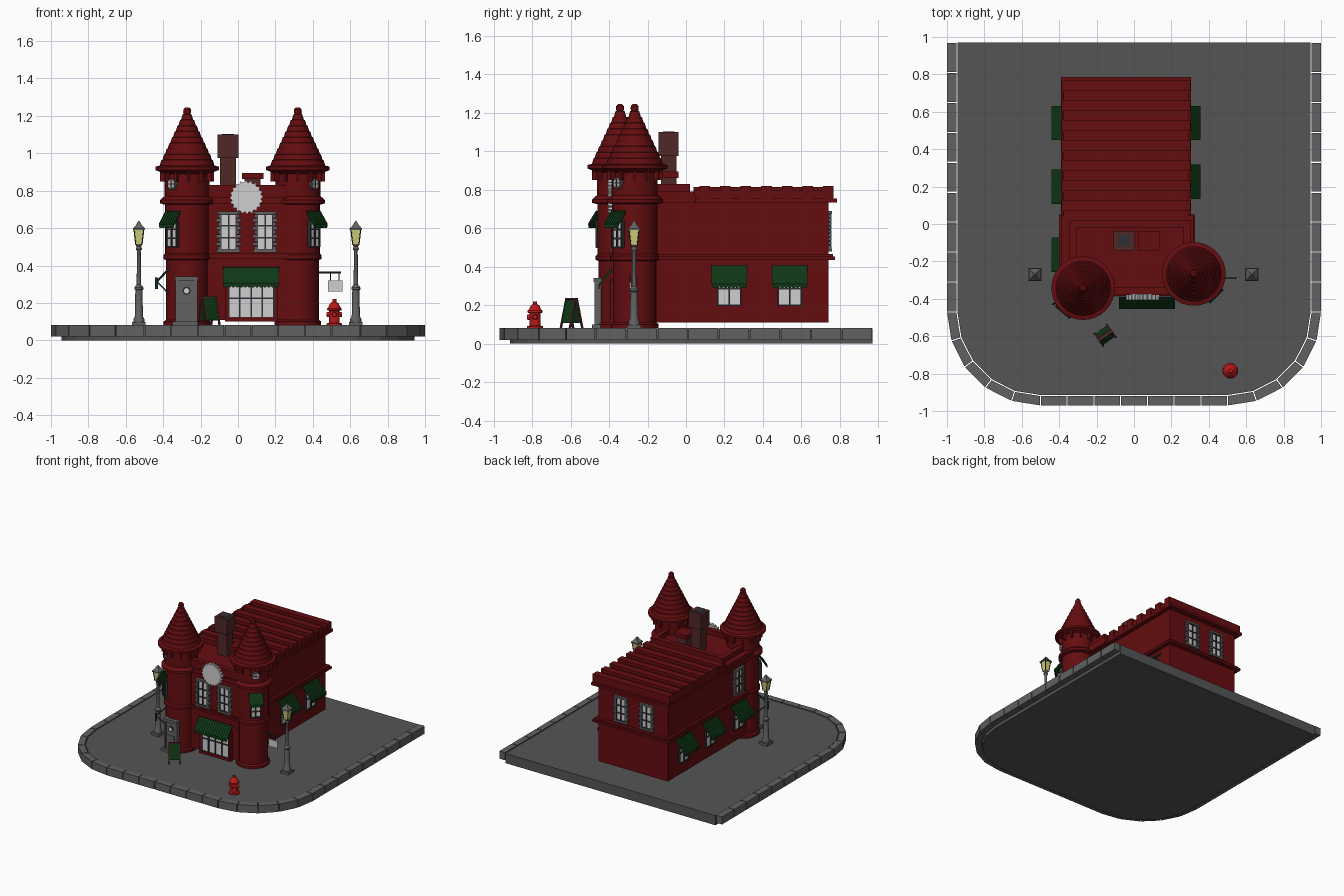
import bpy, bmesh, math
from mathutils import Matrix, Vector

cube = bpy.data.objects.get("Cube")
if cube:
    bpy.data.objects.remove(cube, do_unlink=True)


def material(name, *rgb):
    m = bpy.data.materials.new(name)
    m.use_nodes = True
    m.diffuse_color = (*rgb, 1)
    m.node_tree.nodes["Principled BSDF"].inputs["Base Color"].default_value = (*rgb, 1)
    return m


RED = material("brick red", .13, .004, .005)
PAVING = material("paving grey", .09, .09, .09)
STONE = material("stone grey", .12, .12, .12)
DARK = material("dark iron", .03, .03, .035)
WHITE = material("pale glass", .62, .62, .63)
GREEN = material("awning green", .005, .04, .008)
BROWN = material("chimney brown", .08, .02, .02)
YELLOW = material("lantern yellow", .65, .62, .2)
SCARLET = material("hydrant red", .5, .01, .01)
ID = Matrix()


def place(x, y, z, turn=0):
    return Matrix.Translation((x, y, z)) @ Matrix.Rotation(math.radians(turn), 4, 'Z')


def finish(name, mat, bm, M=ID, smooth=False):
    bmesh.ops.recalc_face_normals(bm, faces=bm.faces[:])
    mesh = bpy.data.meshes.new(name)
    bm.to_mesh(mesh)
    bm.free()
    mesh.materials.append(mat)
    if smooth:
        for p in mesh.polygons:
            p.use_smooth = True
        mesh.set_sharp_from_angle(angle=math.radians(35))
    ob = bpy.data.objects.new(name, mesh)
    ob.matrix_world = M
    bpy.context.collection.objects.link(ob)
    return ob


def boxes(name, mat, spans, M=ID):
    """Each span is x0, x1, y0, y1, z0, z1."""
    bm = bmesh.new()
    for x0, x1, y0, y1, z0, z1 in spans:
        T = Matrix.Translation(((x0 + x1) / 2, (y0 + y1) / 2, (z0 + z1) / 2))
        S = Matrix.Diagonal((x1 - x0, y1 - y0, z1 - z0, 1))
        bmesh.ops.create_cube(bm, size=1, matrix=T @ S)
    return finish(name, mat, bm, M)


def lathe(name, mat, profile, M=ID, sides=32, smooth=True):
    bm = bmesh.new()
    v = [bm.verts.new((r, 0, z)) for r, z in [(0, profile[0][1]), *profile, (0, profile[-1][1])]]
    e = [bm.edges.new(pair) for pair in zip(v, v[1:])]
    bmesh.ops.spin(bm, geom=v + e, axis=(0, 0, 1), cent=(0, 0, 0), steps=sides, angle=math.tau)
    bmesh.ops.remove_doubles(bm, verts=bm.verts[:], dist=.0001)
    return finish(name, mat, bm, M, smooth)


def prisms(name, mat, outlines, depth, M=ID):
    """Closed outlines of 3D points, each pushed along the depth vector."""
    bm = bmesh.new()
    for pts in outlines:
        f = bm.faces.new([bm.verts.new(p) for p in pts])
        new = bmesh.ops.extrude_face_region(bm, geom=[f], use_keep_orig=True)["geom"]
        bmesh.ops.translate(bm, vec=depth, verts=[g for g in new if isinstance(g, bmesh.types.BMVert)])
    return finish(name, mat, bm, M)


def rod(name, mat, points, radius):
    c = bpy.data.curves.new(name, 'CURVE')
    c.dimensions = '3D'
    c.bevel_depth = radius
    c.bevel_resolution = 1
    s = c.splines.new('POLY')
    s.points.add(len(points) - 1)
    for p, co in zip(s.points, points):
        p.co = (*co, 1)
    c.materials.append(mat)
    bpy.context.collection.objects.link(bpy.data.objects.new(name, c))


def disc(y, cx, cz, radii, n, offset=0):
    return [(cx + radii[i % len(radii)] * math.cos(math.tau * i / n), y,
             cz + radii[i % len(radii)] * math.sin(math.tau * i / n)) for i in range(n)]


# Windows and awnings: local origin at bottom centre, outward is -y
def window(name, M, w, h, cols=2, rows=3, quoins=False, frame=DARK):
    boxes(name + "_pane", WHITE, [(-w / 2, w / 2, -.004, .01, 0, h)], M)
    b = .004
    bars = [(x - b, x + b, -.012, .01, 0, h) for x in [w * (i / cols - .5) for i in range(cols + 1)]]
    bars += [(-w / 2, w / 2, -.011, .01, z - b, z + b) for z in [h * i / rows for i in range(rows + 1)]]
    boxes(name + "_frame", frame, bars, M)
    if quoins:
        n, stones = 9, [(-w / 2 - .02, w / 2 + .02, -.016, .01, z, z + .015) for z in (-.015, h)]
        for i in range(n):
            reach = .026 if i % 2 else .016
            for s in (-1, 1):
                a, c = sorted((s * w / 2, s * (w / 2 + reach)))
                stones.append((a, c, -.014, .01, h * i / n, h * (i + .85) / n))
        boxes(name + "_quoins", STONE, stones, M)


def awning(name, M, w, d, h, n=9):
    side = [(0, h), (-d, .02), (-d, .008), (-d + .006, .008), (-d + .006, .015), (0, h - .015)]
    prisms(name, GREEN, [[(-w / 2, y, z) for y, z in side]], (w, 0, 0), M)
    r = w / n / 2
    prisms(name + "_scallops", GREEN,
           [disc(-d, -w / 2 + r * (2 * i + 1), .008, [r], 10) for i in range(n)], (0, .005, 0), M)
    prisms(name + "_ribs", GREEN,
           [[(w * (i / n - .5) - .002, y, z) for y, z in ((0, h + .004), (-d, .024), (-d, .018), (0, h - .002))]
            for i in range(n + 1)], (.004, 0, 0), M)


# Pavement slab and kerb stones
path = [((1, .97 - .16 * i), (1, 0)) for i in range(9)]
for i in range(6):
    a = -math.pi / 10 * i
    n = (math.cos(a), math.sin(a))
    path.append(((.5 + .5 * n[0], -.47 + .5 * n[1]), n))
path += [((.5 - i / 7, -.97), (0, -1)) for i in range(1, 4)]
path += [((-x, y), (-nx, ny)) for (x, y), (nx, ny) in reversed(path)]


def inset(p, d, z):
    return Vector((p[0][0] - d * p[1][0], p[0][1] - d * p[1][1], z))


prisms("pavement", PAVING, [[inset(p, .056, 0) for p in path]], (0, 0, .078))
stones = []
for p, q in zip(path, path[1:]):
    ends = [(inset(p, d, .02), inset(q, d, .02)) for d in (0, .05)]
    (a, b), (c, d) = [(u.lerp(v, .02), v.lerp(u, .02)) for u, v in ends]
    stones.append([a, b, d, c])
prisms("kerb_stones", STONE, stones, (0, 0, .062))

# Main building
boxes("walls", RED, [(-.355, .27, -.37, .74, .11, .75)])
boxes("floor_band", RED, [(-.385, .3, -.385, .775, .435, .452), (-.375, .29, -.38, .765, .452, .465)])
boxes("cornice", RED, [(-.39, .305, -.38, .785, .735, .755), (-.4, .325, -.385, .05, .73, .765)])
boxes("roof_deck", RED, [(-.38, .295, .04, .765, .75, .795),
                         (-.385, -.375, .04, .765, .75, .815), (-.38, .295, .755, .768, .75, .818)])
boxes("roof_beams", RED, [(-.387, .302, y, y + .055, .755, .82) for y in [.07 + .107 * i for i in range(7)]])
boxes("parapet", RED, [(-.39, .32, -.375, .045, .76, .79), (-.345, .305, -.38, -.34, .78, .83),
                       (-.345, .305, -.02, .02, .78, .83), (-.345, -.305, -.36, .01, .78, .83),
                       (.265, .305, -.36, .01, .78, .83)])

# Chimneys
boxes("tall_chimney", BROWN, [(-.095, -.01, -.13, -.05, .78, .98), (-.11, .002, -.143, -.038, .975, 1.1)])
boxes("tall_chimney_flue", DARK, [(-.085, -.022, -.12, -.06, 1.09, 1.103)])
boxes("short_chimney", BROWN, [(.035, .12, -.13, -.05, .78, .87)])
boxes("short_chimney_cap", RED, [(.022, .135, -.143, -.038, .862, .895)])

# Towers with stepped cone roofs
shaft = [(.125, .08), (.125, .1), (.113, .11), (.113, .43), (.127, .435), (.127, .455), (.118, .465),
         (.118, .725), (.145, .732), (.145, .75), (.13, .765), (.12, .77), (.12, .89),
         (.155, .905), (.17, .91), (.17, .928), (.146, .935)]
steps = 9
for i in range(steps):
    r = .146 - .128 * (i + 1) / steps
    z = .935 + .275 * (i + 1) / steps
    shaft += [(r + .006, z - .002), (r, z)]
shaft += [(.021, 1.22), (.02, 1.235), (.01, 1.246)]
for side, tx, ty, turn in (("right", -.272, -.343, -40), ("left", .32, -.267, 45)):
    lathe(side + "_tower", RED, shaft, place(tx, ty, 0))
    for k in range(12):
        boxes(side + "_eave_bracket", RED, [(-.006, .006, -.145, -.11, .85, .905)],
              place(tx, ty, 0, turn + 15 + 30 * k))
    face = place(tx, ty, 0, turn) @ Matrix.Translation((0, -.118, 0))
    window(side + "_tower_window", face @ Matrix.Translation((0, -.004, .5)), .07, .14)
    awning(side + "_tower_awning", face @ Matrix.Translation((0, 0, .6)), .1, .055, .09, 6)
    prisms(side + "_porthole_rim", STONE, [disc(-.012, 0, .835, [.03], 20)], (0, .02, 0), face)
    prisms(side + "_porthole_glass", WHITE, [disc(-.015, 0, .835, [.022], 20)], (0, .01, 0), face)
    boxes(side + "_porthole_bars", DARK, [(-.003, .003, -.018, 0, .813, .857),
                                          (-.022, .022, -.018, 0, .832, .838)], face)

# Front: upper windows, clock, shop window
for i, x in enumerate((-.05, .145)):
    window("front_upper_window", place(x, -.375, .485), .082, .19, quoins=True)
prisms("clock_gear", WHITE, [disc(-.405, .045, .765, [.089, .089, .08, .08], 80)], (0, .03, 0))
window("shop_window", place(.07, -.385, .12), .24, .21, 4, 2)
boxes("shop_sill", RED, [(-.07, .21, -.4, -.36, .1, .122), (-.07, -.05, -.395, -.36, .12, .33),
                         (.19, .21, -.395, -.36, .12, .33)])
awning("shop_awning", place(.07, -.385, .285), .295, .07, .105, 14)

# Side and back windows
for x, turn, ys in ((.27, 90, (.225, .54)), (-.355, -90, (-.165, .2, .54))):
    for y in ys:
        window("side_window", place(x, y, .2, turn), .12, .17, 2, 2)
        awning("side_awning", place(x, y, .29, turn), .18, .085, .115)
for x in (.06, -.17):
    window("back_upper_window", place(x, .742, .495, 180), .082, .18, quoins=True)
window("side_upper_window", place(-.357, -.16, .495, -90), .082, .18, quoins=True)

# Door
door = place(-.275, -.46, 0)
boxes("door_step", STONE, [(-.075, .075, -.03, .06, .075, .1)], door)
boxes("door_frame", STONE, [(-.058, -.042, -.016, .06, .1, .325), (.042, .058, -.016, .06, .1, .325),
                            (-.062, .062, -.022, .06, .32, .342)], door)
boxes("door_panel", STONE, [(-.045, .045, -.008, .05, .1, .325), (-.03, .03, -.012, 0, .12, .21)], door)
prisms("door_window_ring", DARK, [disc(-.014, 0, .265, [.022], 16)], (0, .01, 0), door)
prisms("door_window", WHITE, [disc(-.016, 0, .265, [.014], 16)], (0, .01, 0), door)

# Wall bracket and hanging sign
rod("wall_bracket", DARK, [(-.37, -.4, .385), (-.435, -.43, .315), (-.37, -.4, .25)], .005)
rod("bracket_brace", GREEN, [(-.435, -.43, .335), (-.435, -.43, .275)], .008)
rod("sign_arm", DARK, [(.42, -.29, .363), (.55, -.29, .363)], .005)
for x in (.495, .54):
    rod("sign_chain", DARK, [(x, -.29, .36), (x, -.29, .315)], .003)
boxes("hanging_sign", WHITE, [(.48, .56, -.294, -.286, .262, .32)])

# Street lamps
for x in (-.53, .63):
    M = place(x, -.27, .078)
    boxes("lamp_base", STONE, [(-.036, .036, -.036, .036, 0, .02)], M)
    lathe("lamp_post", STONE, [(.03, .02), (.03, .035), (.022, .05), (.019, .19), (.024, .195), (.024, .205),
                               (.012, .22), (.01, .4), (.017, .41), (.012, .425), (.02, .435)], M, 12)
    D = M @ Matrix.Rotation(math.pi / 4, 4, 'Z')
    lathe("lantern_glass", YELLOW, [(.024, .435), (.036, .515)], D, 4, False)
    lathe("lantern_cap", STONE, [(.046, .512), (.046, .52), (.02, .54), (.014, .55), (.004, .56)], D, 4, False)
    for k in range(4):
        a = math.pi / 4 + k * math.pi / 2
        c, s = math.cos(a), math.sin(a)
        rod("lantern_edge", DARK, [M @ Vector((c * r, s * r, z)) for r, z in ((.024, .435), (.037, .515))], .003)

# Fire hydrant
hydrant = place(.515, -.785, .078)
lathe("hydrant", SCARLET, [(.042, 0), (.042, .012), (.028, .016), (.028, .08), (.038, .083), (.038, .093),
                           (.031, .1), (.024, .118), (.011, .128), (.011, .142)], hydrant, 20)
for turn in (0, 90, -90):
    lathe("hydrant_outlet", SCARLET, [(.014, 0), (.014, .036), (.011, .042)],
          hydrant @ Matrix.Translation((0, 0, .06)) @ Matrix.Rotation(math.radians(turn), 4, 'Z')
          @ Matrix.Rotation(math.pi / 2, 4, 'X'), 12)

# Folding pavement board
board = place(-.155, -.595, .078, 35)
for turn in (0, 180):
    leaf = board @ Matrix.Rotation(math.radians(turn), 4, 'Z') @ Matrix.Translation((0, -.04, 0)) \
        @ Matrix.Rotation(math.radians(-13), 4, 'X')
    boxes("board_panel", GREEN, [(-.038, .038, -.003, .003, .03, .155)], leaf)
    boxes("board_frame", BROWN, [(-.045, -.037, -.005, .005, 0, .16), (.037, .045, -.005, .005, 0, .16),
                                 (-.045, .045, -.005, .005, .153, .161)], leaf)
